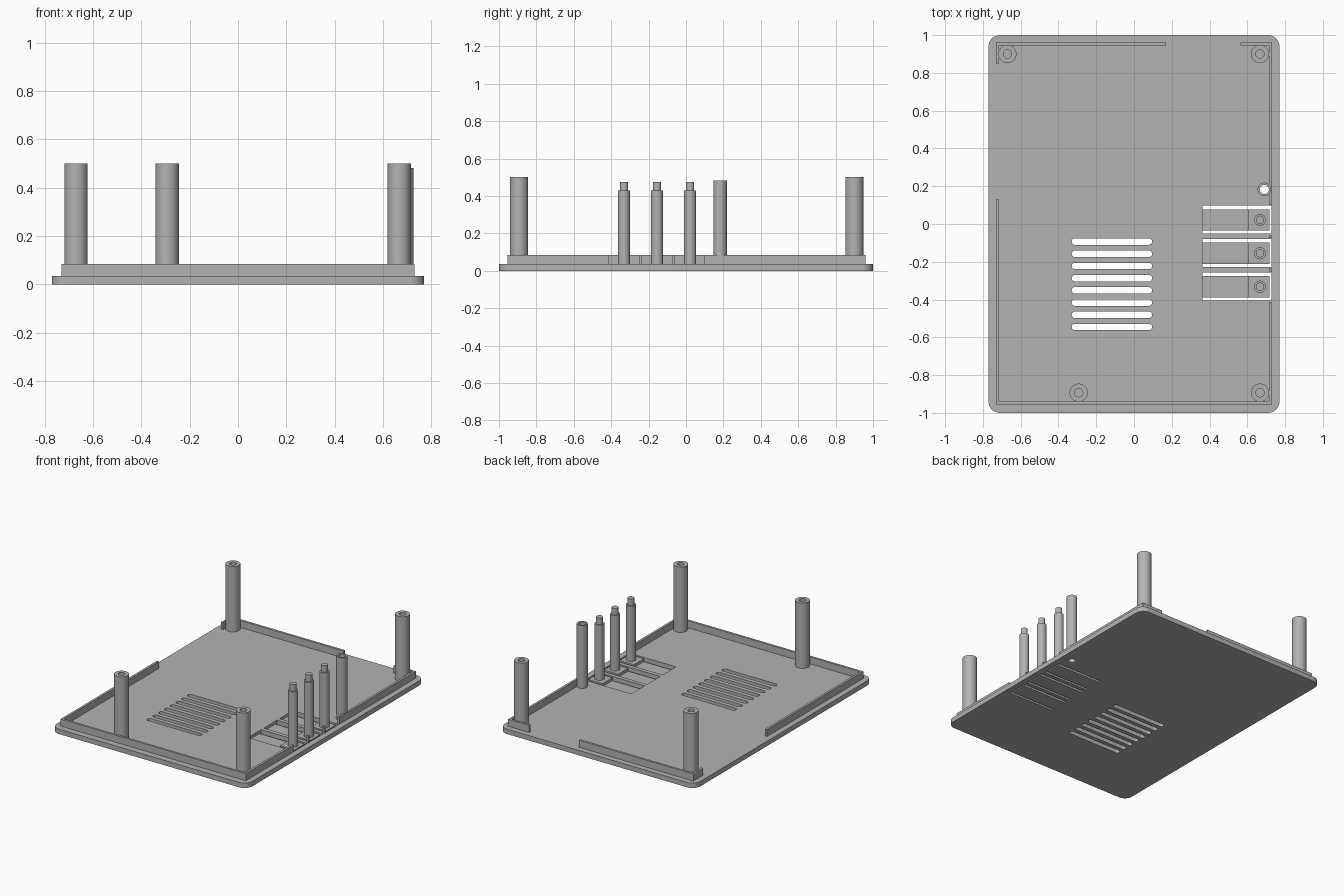
import bpy, bmesh, math

old = bpy.data.objects.get("Cube")
if old:
    bpy.data.objects.remove(old)

grey = bpy.data.materials.new("plain grey plastic")
grey.use_nodes = True
colour = (0.45, 0.45, 0.45, 1)
grey.diffuse_color = colour
grey.node_tree.nodes["Principled BSDF"].inputs["Base Color"].default_value = colour

FLOOR, RIM_TOP, WALL = 0.035, 0.085, 0.016


def finish(name, bm, smooth=False):
    bmesh.ops.recalc_face_normals(bm, faces=bm.faces)
    mesh = bpy.data.meshes.new(name)
    bm.to_mesh(mesh)
    bm.free()
    mesh.materials.append(grey)
    ob = bpy.data.objects.new(name, mesh)
    bpy.context.collection.objects.link(ob)
    bpy.ops.object.select_all(action='DESELECT')
    bpy.context.view_layer.objects.active = ob
    ob.select_set(True)
    if smooth:
        bpy.ops.object.shade_smooth_by_angle(angle=math.radians(35))
    return ob


def rounded_slab(bm, x0, x1, y0, y1, z0, z1, r=0, steps=8):
    """Extruded rectangle, with rounded corners when r is given."""
    corners = [(x1 - r, y1 - r), (x0 + r, y1 - r), (x0 + r, y0 + r), (x1 - r, y0 + r)]
    ring = []
    for i, (cx, cy) in enumerate(corners):
        for k in range(steps + 1 if r else 1):
            a = math.pi / 2 * (i + k / steps)
            ring.append(bm.verts.new((cx + r * math.cos(a), cy + r * math.sin(a), z0)))
    bmesh.ops.remove_doubles(bm, verts=ring, dist=1e-5)
    face = bm.faces.new([v for v in ring if v.is_valid])
    out = bmesh.ops.extrude_face_region(bm, geom=[face])
    bmesh.ops.translate(bm, vec=(0, 0, z1 - z0),
                        verts=[g for g in out["geom"] if isinstance(g, bmesh.types.BMVert)])


def box(name, *bounds):
    bm = bmesh.new()
    rounded_slab(bm, *bounds)
    return finish(name, bm)


def lathe(name, x, y, profile, closed=False, n=32):
    """Turn a radius/height profile around a vertical axis."""
    bm = bmesh.new()
    rings = [[bm.verts.new((x + r * math.cos(2 * math.pi * k / n),
                            y + r * math.sin(2 * math.pi * k / n), z)) for k in range(n)]
             for r, z in profile]
    pairs = list(zip(rings, rings[1:]))
    if closed:
        pairs.append((rings[-1], rings[0]))
    else:
        bm.faces.new(rings[0])
        bm.faces.new(rings[-1])
    for a, b in pairs:
        for k in range(n):
            j = (k + 1) % n
            bm.faces.new((a[k], a[j], b[j], b[k]))
    return finish(name, bm, smooth=True)


# Base plate with rounded corners
bm = bmesh.new()
rounded_slab(bm, -0.77, 0.77, -1, 1, 0, FLOOR, 0.06)
plate = finish("base_plate", bm)

# Cutter for the vents, button windows and indicator hole
BUTTON_Y = [0.022 - 0.177 * i for i in range(3)]
LAMP = (0.69, 0.183)
bm = bmesh.new()
for i in range(8):
    y = -0.093 - 0.0646 * i
    rounded_slab(bm, -0.33, 0.096, y - 0.017, y + 0.017, -0.1, 0.1, 0.0169)
for y in BUTTON_Y:
    rounded_slab(bm, 0.363, 0.727, y - 0.073, y + 0.075, -0.1, 0.1)
rounded_slab(bm, LAMP[0] - 0.024, LAMP[0] + 0.024, LAMP[1] - 0.024, LAMP[1] + 0.024,
             -0.1, 0.1, 0.0239)
cutter = finish("plate_cutter", bm)
cutter.hide_render = True

cut = plate.modifiers.new("openings", 'BOOLEAN')
cut.operation = 'DIFFERENCE'
cut.solver = 'EXACT'
cut.object = cutter
bpy.context.view_layer.objects.active = plate
bpy.ops.object.modifier_apply(modifier=cut.name)
bpy.data.objects.remove(cutter)
bpy.ops.object.select_all(action='DESELECT')
plate.select_set(True)
bpy.ops.object.shade_smooth_by_angle(angle=math.radians(35))

# Locating rim, broken where connectors and buttons sit
for name, y0, y1 in [("left_rim_front", -0.955, -0.415), ("left_rim_back", 0.1, 0.96),
                     ("left_rim_tab_front", -0.251, -0.236), ("left_rim_tab_back", -0.075, -0.06)]:
    box(name, 0.73 - WALL, 0.73, y0, y1, FLOOR, RIM_TOP)
for name, y0, y1 in [("right_rim_front", -0.955, 0.13), ("right_rim_back", 0.85, 0.96)]:
    box(name, -0.73, -0.73 + WALL, y0, y1, FLOOR, RIM_TOP)
for name, x0, x1 in [("back_rim_long", -0.73, 0.17), ("back_rim_short", 0.565, 0.73)]:
    box(name, x0, x1, 0.96 - WALL, 0.96, FLOOR, RIM_TOP)
box("front_rim", -0.73, 0.73, -0.955, -0.955 + WALL, FLOOR, RIM_TOP)

# Screw posts with blind holes
for name, x, y in [("screw_post_back_right", -0.67, 0.9), ("screw_post_back_left", 0.667, 0.9),
                   ("screw_post_front_right", -0.293, -0.893), ("screw_post_front_left", 0.667, -0.893)]:
    lathe(name, x, y, [(0.048, FLOOR), (0.048, 0.5), (0.022, 0.5), (0.022, 0.1)])

# Hollow indicator tube
lathe("indicator_tube", *LAMP,
      [(0.036, FLOOR), (0.036, 0.482), (0.024, 0.482), (0.024, FLOOR)], closed=True)

# Spring buttons: thin hinge, thick pad and stepped plunger
for i, y in enumerate(BUTTON_Y, 1):
    box(f"button_hinge_{i}", 0.363, 0.604, y - 0.056, y + 0.056, 0, 0.014)
    box(f"button_pad_{i}", 0.604, 0.717, y - 0.056, y + 0.056, 0, FLOOR)
    lathe(f"button_plunger_{i}", 0.667, y,
          [(0.032, FLOOR), (0.032, 0.428), (0.022, 0.428), (0.022, 0.475)])
